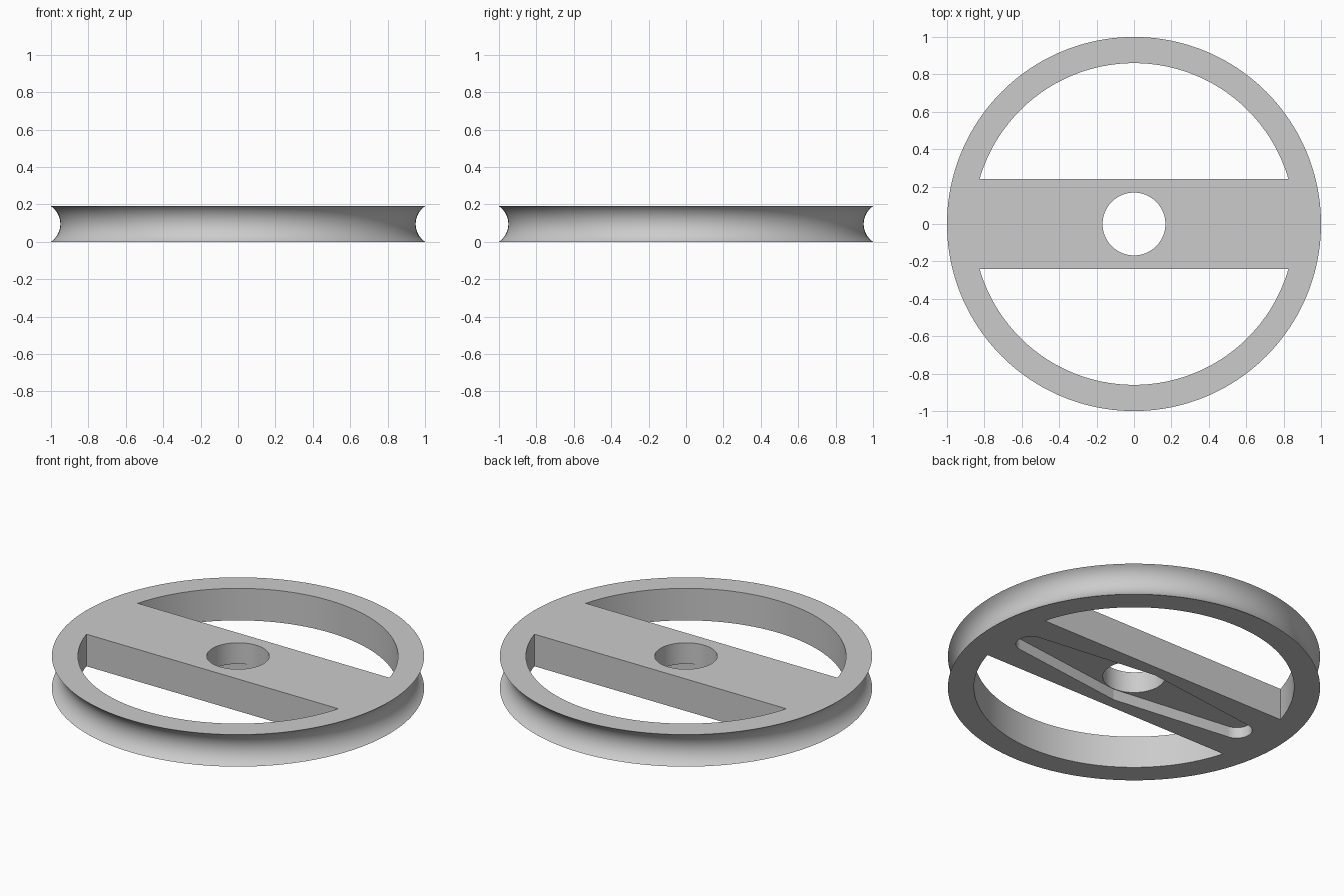
import bpy, bmesh
from math import pi, sin, cos, asin, sqrt

R, H = 1.0, 0.19             # wheel radius and thickness
INNER, BAR = 0.86, 0.24      # window radius, half width of the cross bar
HOLE, DEPTH = 0.168, 0.065   # axle hole radius, depth of the recess below
GROOVE = 0.05                # depth of the rim groove

cube = bpy.data.objects.get("Cube")
if cube:
    bpy.data.objects.remove(cube, do_unlink=True)

grey = bpy.data.materials.new("plain grey")
grey.use_nodes = True
colour = (0.6, 0.6, 0.6, 1)
grey.diffuse_color = colour
grey.node_tree.nodes["Principled BSDF"].inputs["Base Color"].default_value = colour


def arc(cx, cy, r, start, end, steps):
    return [(cx + r * cos(start + (end - start) * i / steps),
             cy + r * sin(start + (end - start) * i / steps)) for i in range(steps + 1)]


def add_object(name, bm):
    bmesh.ops.recalc_face_normals(bm, faces=bm.faces)
    mesh = bpy.data.meshes.new(name)
    bm.to_mesh(mesh)
    bm.free()
    mesh.materials.append(grey)
    obj = bpy.data.objects.new(name, mesh)
    bpy.context.collection.objects.link(obj)
    return obj


def prism(name, outline, z0, z1):
    bm = bmesh.new()
    face = bm.faces.new([bm.verts.new((x, y, z0)) for x, y in outline])
    top = bmesh.ops.extrude_face_region(bm, geom=[face])["geom"]
    verts = [v for v in top if isinstance(v, bmesh.types.BMVert)]
    bmesh.ops.translate(bm, verts=verts, vec=(0, 0, z1 - z0))
    return add_object(name, bm)


def grooved_disc(name, segments=160):
    # stacked rings follow a concave arc up the rim
    half = H / 2
    radius = (half ** 2 + GROOVE ** 2) / (2 * GROOVE)
    spread = asin(half / radius)
    profile = arc(R - GROOVE + radius, half, radius, pi + spread, pi - spread, 20)
    bm = bmesh.new()
    rings = [[bm.verts.new((r * cos(2 * pi * i / segments), r * sin(2 * pi * i / segments), z))
              for i in range(segments)] for r, z in profile]
    for low, high in zip(rings, rings[1:]):
        for i in range(segments):
            j = (i + 1) % segments
            bm.faces.new((low[i], low[j], high[j], high[i]))
    bm.faces.new(rings[0])
    bm.faces.new(rings[-1])
    return add_object(name, bm)


wheel = grooved_disc("pulley_wheel")

# Two windows either side of the cross bar
a = asin(BAR / INNER)
cutters = [prism("window_cutter", [(x, s * y) for x, y in arc(0, 0, INNER, a, pi - a, 96)], -0.1, H + 0.1)
           for s in (1, -1)]

# Axle hole
cutters.append(prism("hole_cutter", arc(0, 0, HOLE, 0, 2 * pi, 72)[:-1], -0.1, H + 0.1))

# Double tapered recess in the underside, widest at the hub
tip, tip_r, waist = 0.72, 0.083, 0.172
outline = arc(tip, 0, tip_r, -pi / 2, pi / 2, 24) + [(0, waist)]
outline += arc(-tip, 0, tip_r, pi / 2, 3 * pi / 2, 24) + [(0, -waist)]
cutters.append(prism("recess_cutter", outline, -0.1, DEPTH))

# Cut, then drop the cutters
for cutter in cutters:
    mod = wheel.modifiers.new(cutter.name, "BOOLEAN")
    mod.operation = "DIFFERENCE"
    mod.solver = "EXACT"
    mod.object = cutter
bpy.context.view_layer.update()
cut_mesh = bpy.data.meshes.new_from_object(wheel.evaluated_get(bpy.context.evaluated_depsgraph_get()))
wheel.modifiers.clear()
wheel.data = cut_mesh
for cutter in cutters:
    bpy.data.objects.remove(cutter, do_unlink=True)

bpy.ops.object.select_all(action="DESELECT")
wheel.select_set(True)
bpy.context.view_layer.objects.active = wheel
bpy.ops.object.shade_smooth_by_angle(angle=pi / 15)
